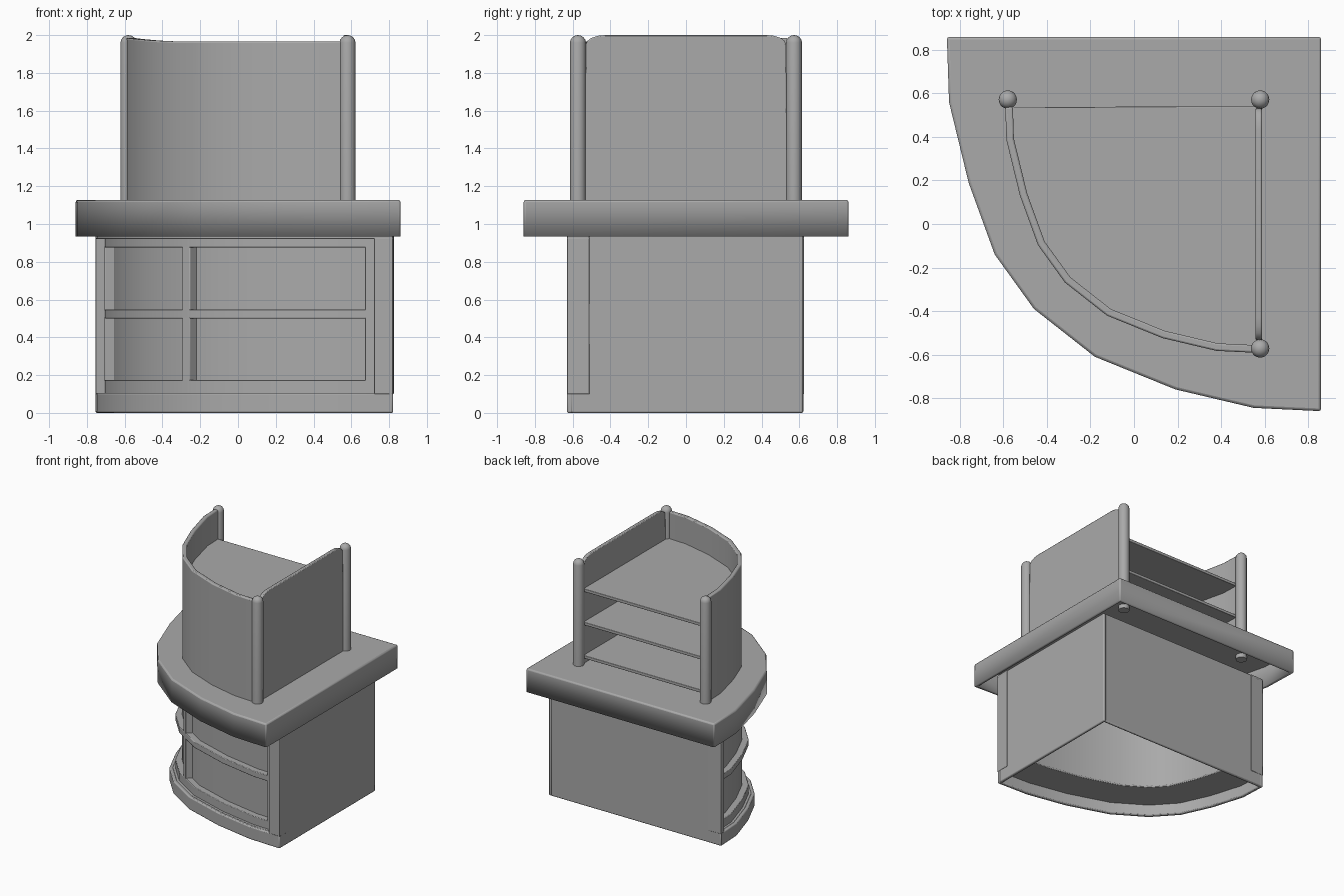
import bpy, bmesh, math
from mathutils import Vector

cube = bpy.data.objects.get("Cube")
if cube:
    bpy.data.objects.remove(cube, do_unlink=True)

grey = bpy.data.materials.new("plain grey")
grey.use_nodes = True
grey.diffuse_color = (0.4, 0.4, 0.4, 1)
grey.node_tree.nodes["Principled BSDF"].inputs["Base Color"].default_value = (0.4, 0.4, 0.4, 1)

# Quarter-round outline shared by the worktop, the cabinet and the screen
CURVE = [Vector(p) for p in ((-.86, .86), (-.85, .56), (-.76, .19), (-.64, -.14), (-.46, -.39),
                             (-.18, -.61), (.19, -.76), (.55, -.845), (.86, -.86))]


def scaled(sx, sy, ox=0, oy=0):
    return [Vector((p.x * sx + ox, p.y * sy + oy)) for p in CURVE]


def inset(path, d):
    """Move a path sideways, towards the inner corner."""
    out = []
    for i, p in enumerate(path):
        t = (path[min(i + 1, len(path) - 1)] - path[max(i - 1, 0)]).normalized()
        out.append(p + Vector((-t.y, t.x)) * d)
    return out


def cut(path, s0, s1):
    """Part of a path between two fractions of its length."""
    lens = [(b - a).length for a, b in zip(path, path[1:])]
    total, run, out = sum(lens), 0, []
    for a, b, l in zip(path, path[1:], lens):
        f0, f1 = run / total, (run + l) / total
        lo, hi = max(s0, f0), min(s1, f1)
        if hi > lo:
            if not out:
                out.append(a.lerp(b, (lo - f0) / (f1 - f0)))
            out.append(a.lerp(b, (hi - f0) / (f1 - f0)))
        run += l
    return out


def finish(name, bm, bevel=0.0, shell=0.0):
    bmesh.ops.recalc_face_normals(bm, faces=bm.faces)
    if shell:
        low = min(v.co.z for v in bm.verts)
        floor = [f for f in bm.faces if all(v.co.z < low + .001 for v in f.verts)]
        bmesh.ops.delete(bm, geom=floor, context='FACES')
    mesh = bpy.data.meshes.new(name)
    bm.to_mesh(mesh)
    bm.free()
    mesh.materials.append(grey)
    ob = bpy.data.objects.new(name, mesh)
    bpy.context.collection.objects.link(ob)
    bpy.ops.object.select_all(action='DESELECT')
    ob.select_set(True)
    bpy.context.view_layer.objects.active = ob
    bpy.ops.object.shade_smooth_by_angle(angle=math.radians(32))
    if bevel:
        mod = ob.modifiers.new("soft edges", 'BEVEL')
        mod.width, mod.segments = bevel, 2
        mod.limit_method, mod.angle_limit = 'ANGLE', math.radians(40)
    if shell:
        mod = ob.modifiers.new("thickness", 'SOLIDIFY')
        mod.thickness, mod.offset = shell, -1
    return ob


def prism(name, outline, z0, z1, bevel=0.0, shell=0.0):
    bm = bmesh.new()
    face = bm.faces.new([bm.verts.new((p[0], p[1], z0)) for p in outline])
    top = bmesh.ops.extrude_face_region(bm, geom=[face])["geom"]
    verts = [v for v in top if isinstance(v, bmesh.types.BMVert)]
    bmesh.ops.translate(bm, verts=verts, vec=(0, 0, z1 - z0))
    if not any(f for f in bm.faces if all(abs(v.co.z - z0) < 1e-5 for v in f.verts)):
        bm.faces.new([v for v in bm.verts if abs(v.co.z - z0) < 1e-5])
    return finish(name, bm, bevel, shell)


def band(name, path, s0, s1, d0, d1, z0, z1, bevel=0.004):
    outer, inner = cut(inset(path, d0), s0, s1), cut(inset(path, d1), s0, s1)
    return prism(name, outer + inner[::-1], z0, z1, bevel)


def box(name, x0, x1, y0, y1, z0, z1, bevel=0.004):
    return prism(name, [(x0, y0), (x1, y0), (x1, y1), (x0, y1)], z0, z1, bevel)


# Worktop, hollow underneath
prism("worktop", CURVE + [Vector((.86, .86))], .935, 1.128, .012, .025)

# Cabinet walls, plinth and curved front
base = scaled(.916, .727, .033, -.005)
box("cabinet_side_wall", .795, .82, -.63, .62, 0, .94, .008)
box("cabinet_back_wall", -.755, .80, .597, .62, 0, .94, .008)
band("cabinet_plinth", base, 0, 1, 0, .03, 0, .106, .008)
band("cabinet_floor", base, .01, .985, .025, .3, .09, .106)
band("cabinet_top_lip", base, 0, 1, 0, .12, .92, .94)
band("front_left_stile", base, 0, .02, 0, .12, .1, .925)
band("front_right_stile", base, .956, 1, 0, .12, .1, .925)
band("recessed_panel", base, .01, .985, .095, .3, .1, .925)

# Face frame over the recessed panel
for label, z0, z1 in (("bottom", .1, .175), ("middle", .5, .548), ("top", .875, .925)):
    band(label + "_rail", base, .01, .965, .045, .11, z0, z1)
for label, s0, s1 in (("left", .015, .04), ("middle", .471, .493), ("right", .932, .96)):
    band(label + "_divider", base, s0, s1, .045, .11, .1, .925)

# Round posts with domed tops
R = .042
for label, x, y in (("back_left", -.58, .572), ("back_right", .58, .572), ("front_right", .58, -.572)):
    bm = bmesh.new()
    profile = [(0, 1.07), (R, 1.07), (R, 1.96)]
    profile += [(R * math.cos(a), 1.96 + .04 * math.sin(a)) for a in (.4, .8, 1.2)] + [(0, 2.0)]
    pts = [bm.verts.new((x + r, y, z)) for r, z in profile]
    edges = [bm.edges.new(e) for e in zip(pts, pts[1:])]
    bmesh.ops.spin(bm, geom=pts + edges, cent=(x, y, 0), axis=(0, 0, 1),
                   angle=math.tau, steps=20, use_merge=True)
    bmesh.ops.remove_doubles(bm, verts=bm.verts, dist=.0005)
    finish(label + "_post", bm)

# Curved screen, its top rising gently towards the back
screen = scaled(.69, .69)
ob = band("curved_screen", screen, .03, .985, 0, .035, 1.12, 1.965, .008)
for v in ob.data.vertices:
    if v.co.z > 1.9:
        v.co.z += .02 * min(1, max(0, (v.co.y + .27) / .6))

# Straight side screen with rounded upper corners
corner = [(.43 + .1 * math.sin(a), 1.95 + .05 * math.cos(a)) for a in (0, .4, .8, 1.2, 1.57)]
outline = [(-.54, 1.12), (.54, 1.12)] + corner[::-1] + [(-y, z) for y, z in corner]
bm = bmesh.new()
face = bm.faces.new([bm.verts.new((.558, y, z)) for y, z in outline])
geo = bmesh.ops.extrude_face_region(bm, geom=[face])["geom"]
bmesh.ops.translate(bm, verts=[v for v in geo if isinstance(v, bmesh.types.BMVert)], vec=(.03, 0, 0))
if not any(f for f in bm.faces if all(abs(v.co.x - .558) < 1e-5 for v in f.verts)):
    bm.faces.new(list(bm.verts)[:len(outline)])
finish("side_screen", bm, .006)

# Shelves between the screens
edge = cut(inset(screen, .025), .03, .97)
for i, z in enumerate((1.195, 1.47, 1.745)):
    prism("shelf_%d" % (i + 1), edge + [Vector((.565, -.55)), Vector((.565, .54))], z - .025, z, .004)
